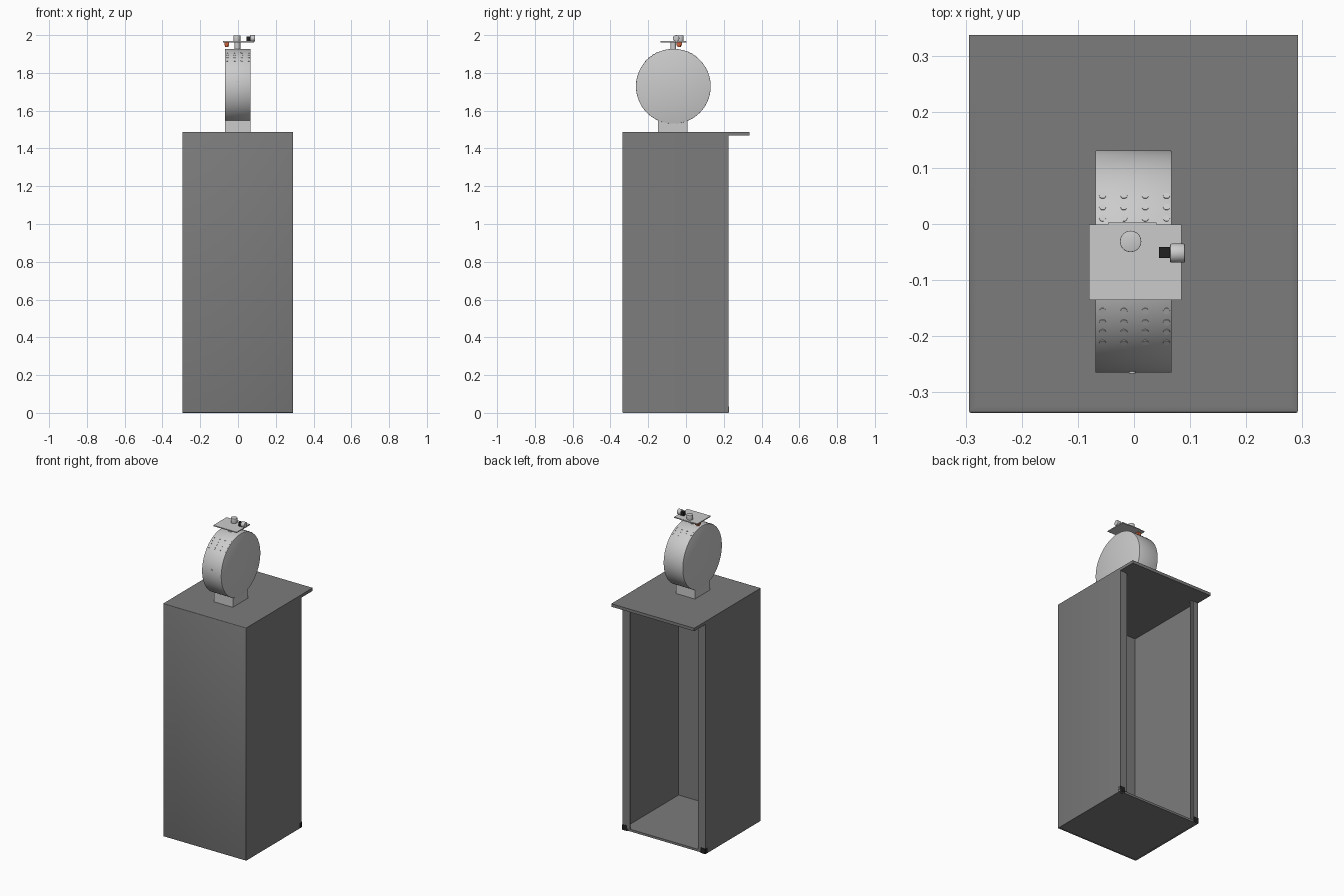
import bpy, bmesh
from math import radians
from mathutils import Vector, Matrix

if "Cube" in bpy.data.objects:
    bpy.data.objects.remove(bpy.data.objects["Cube"])


def finish(name, bm, mat=None, smooth=None):
    bmesh.ops.recalc_face_normals(bm, faces=bm.faces)
    me = bpy.data.meshes.new(name)
    bm.to_mesh(me)
    bm.free()
    ob = bpy.data.objects.new(name, me)
    bpy.context.collection.objects.link(ob)
    if mat:
        me.materials.append(mat)
    if smooth:
        bpy.ops.object.select_all(action='DESELECT')
        bpy.context.view_layer.objects.active = ob
        ob.select_set(True)
        bpy.ops.object.shade_smooth_by_angle(angle=radians(smooth))
    return ob


def box(name, x, y, z, mat=None):
    bm = bmesh.new()
    size = Vector((x[1] - x[0], y[1] - y[0], z[1] - z[0]))
    mid = Vector((x[0] + x[1], y[0] + y[1], z[0] + z[1])) / 2
    bmesh.ops.create_cube(bm, size=1, matrix=Matrix.Translation(mid) @ Matrix.Diagonal(size).to_4x4())
    return finish(name, bm, mat)


def rod(name, start, end, r, seg=32, mat=None, bevel=0):
    a, b = Vector(start), Vector(end)
    d = b - a
    m = Matrix.Translation((a + b) / 2) @ d.to_track_quat('Z', 'Y').to_matrix().to_4x4()
    bm = bmesh.new()
    bmesh.ops.create_cone(bm, cap_ends=True, segments=seg, radius1=r, radius2=r, depth=d.length, matrix=m)
    if bevel:
        rims = [e for e in bm.edges if any(len(f.verts) > 4 for f in e.link_faces)]
        bmesh.ops.bevel(bm, geom=rims, offset=bevel, segments=2, affect='EDGES', profile=0.5)
    return finish(name, bm, mat, 40)


def material(name, col):
    m = bpy.data.materials.new(name)
    m.diffuse_color = (*col, 1)
    m.use_nodes = True
    m.node_tree.nodes["Principled BSDF"].inputs["Base Color"].default_value = m.diffuse_color
    return m


grey = material("cabinet_grey", (0.2, 0.2, 0.2))
black = material("black_plastic", (0.015, 0.015, 0.015))
orange = material("orange_plastic", (0.6, 0.12, 0.04))

# Cabinet: hollow shell open at the back, U-shaped plan with inward rear flanges
X0, X1, YF, YB, H, T = -0.294, 0.292, -0.337, 0.225, 1.487, 0.012
half = [(X1, YF), (X1, YB), (X1 - 0.035, YB), (X1 - 0.035, YB - T), (X1 - T, YB - T), (X1 - T, YF + T)]
outline = half + [(X0 + X1 - x, y) for x, y in reversed(half)]
bm = bmesh.new()
base = bm.faces.new([bm.verts.new((x, y, 0)) for x, y in outline])
up = bmesh.ops.extrude_face_region(bm, geom=[base])
bmesh.ops.translate(bm, vec=(0, 0, H), verts=[v for v in up['geom'] if isinstance(v, bmesh.types.BMVert)])
soft = [e for e in bm.edges if all(v.co.y < YF + 0.001 for v in e.verts)]
bmesh.ops.bevel(bm, geom=soft, offset=0.004, segments=2, affect='EDGES', profile=0.5)
finish("cabinet_shell", bm, grey, 50)

# Floor inside the shell, and roof overhanging at the back
box("cabinet_floor", (X0 + 0.002, X1 - 0.002), (YF + 0.004, YB - 0.005), (0.001, 0.015), grey)
box("cabinet_roof", (X0 + 0.002, X1 - 0.002), (YF + 0.004, YB), (1.468, H), grey)
box("roof_overhang", (X0, X1), (YB - 0.001, 0.337), (1.468, H), grey)

# Rear door rails with inward lips and small feet
for side, xe in (("left", X0), ("right", X1)):
    s = 1 if xe < 0 else -1
    box(side + "_rail_lip", sorted((xe + s * 0.03, xe + s * 0.052)), (0.216, 0.222), (0.015, 1.468), grey)
    box(side + "_rail_foot", sorted((xe, xe + s * 0.034)), (0.205, 0.227), (0.001, 0.035), black)

# Pedestal and drum
DY, DZ, R = -0.067, 1.729, 0.198
box("drum_pedestal", (-0.068, 0.066), (-0.147, 0.007), (H - 0.005, 1.62))
rod("drum", (-0.069, DY, DZ), (0.067, DY, DZ), R, 96, bevel=0.002)


# Little vent studs on the drum's curved face
def stud(name, x, y, r=0.006):
    c = (y - DY) / R
    n = Vector((0, c, (1 - c * c) ** 0.5))
    p = Vector((x, DY, DZ)) + n * R
    rod(name, p - n * 0.004, p + n * 0.0015, r, 12)


for y in (0.05, 0.03, 0.01, -0.155, -0.175, -0.192, -0.211):
    for x in (-0.056, -0.018, 0.02, 0.058):
        stud("vent_stud", x, y)
rod("front_stud", (-0.003, DY - R + 0.004, 1.752), (-0.003, DY - R - 0.001, 1.752), 0.006, 12)

# Neck and top plate
rod("plate_neck", (-0.003, -0.067, 1.915), (-0.003, -0.067, 1.965), 0.015)
box("top_plate", (-0.08, 0.085), (-0.135, -0.001), (1.962, 1.968))
box("plate_tab", (-0.046, 0.04), (-0.01, 0.003), (1.962, 1.967))

# Knob on the plate
rod("plate_knob", (-0.006, -0.031, 1.965), (-0.006, -0.031, 1.997), 0.019, bevel=0.001)

# Side adjuster: black block and rounded knob
box("adjuster_block", (0.045, 0.067), (-0.061, -0.041), (1.967, 1.992), black)
rod("adjuster_knob", (0.064, -0.052, 1.983), (0.091, -0.052, 1.983), 0.017, bevel=0.003)

# Orange latch under the plate
box("latch_body", (-0.072, -0.048), (-0.05, -0.022), (1.945, 1.963), orange)
rod("latch_button", (-0.06, -0.036, 1.938), (-0.06, -0.036, 1.946), 0.009, 20, orange)
